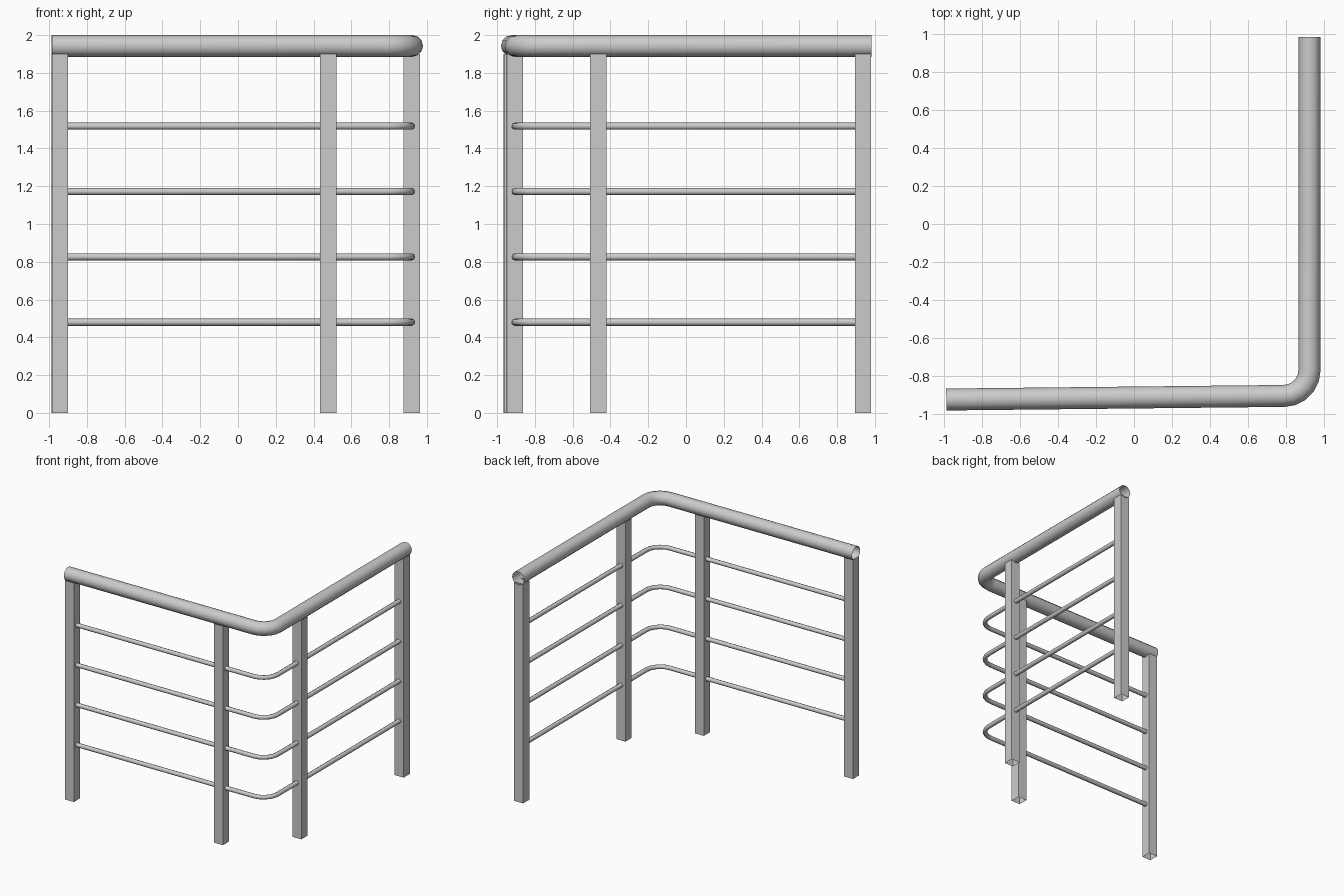
import bpy, bmesh, math
from mathutils import Vector

if "Cube" in bpy.data.objects:
    bpy.data.objects.remove(bpy.data.objects["Cube"])

TILT = math.atan2(0.019, 1.78)   # the front run is slightly out of square


def front_y(x):
    return -0.922 + (x + 0.985) * math.tan(TILT)


def finish(bm, name, smooth):
    me = bpy.data.meshes.new(name)
    bm.to_mesh(me)
    bm.free()
    for p in me.polygons:
        p.use_smooth = smooth
    ob = bpy.data.objects.new(name, me)
    bpy.context.collection.objects.link(ob)
    return ob


def rail_path(x_start, y_end, x_side=0.922, bend=0.135, segs=5):
    # straight front run, rounded corner, straight side run
    cx = x_side - bend
    cy = front_y(cx) + bend
    pts = [Vector((x_start, front_y(x_start)))]
    for i in range(segs + 1):
        a = -math.pi / 2 + TILT + (math.pi / 2 - TILT) * i / segs
        pts.append(Vector((cx + bend * math.cos(a), cy + bend * math.sin(a))))
    pts.append(Vector((x_side, y_end)))
    return pts


def tube(name, pts, z, r, sides):
    # open-ended tube swept along a level path with mitred joints
    bm = bmesh.new()
    rings = []
    for i, p in enumerate(pts):
        d0 = (p - pts[i - 1]).normalized() if i else (pts[1] - p).normalized()
        d1 = (pts[i + 1] - p).normalized() if i < len(pts) - 1 else d0
        t = (d0 + d1).normalized()
        side = Vector((t.y, -t.x)) / t.dot(d0)
        ring = []
        for j in range(sides):
            a = 2 * math.pi * j / sides
            q = p + side * (r * math.cos(a))
            ring.append(bm.verts.new((q.x, q.y, z + r * math.sin(a))))
        rings.append(ring)
    for a, b in zip(rings, rings[1:]):
        for j in range(sides):
            k = (j + 1) % sides
            bm.faces.new((a[j], b[j], b[k], a[k]))
    return finish(bm, name, True)


def post(name, x, y, angle=0.0, w=0.086, h=1.9):
    # square hollow post, open at top and bottom
    bm = bmesh.new()
    bmesh.ops.create_cube(bm, size=1)
    caps = [f for f in bm.faces if abs(f.normal.z) > 0.5]
    bmesh.ops.delete(bm, geom=caps, context='FACES_ONLY')
    bmesh.ops.scale(bm, vec=(w, w, h), verts=bm.verts)
    ob = finish(bm, name, False)
    ob.location = (x, y, h / 2)
    ob.rotation_euler.z = angle


# handrail
tube("handrail", rail_path(-0.986, 0.983), 1.9425, 0.0575, 12)

# thin horizontal rails
for n, z in enumerate((0.48, 0.826, 1.172, 1.518)):
    tube(f"thin_rail_{n + 1}", rail_path(-0.91, 0.90, x_side=0.919), z, 0.019, 8)

# posts
post("front_end_post", -0.943, front_y(-0.943), TILT)
post("front_corner_post", 0.477, front_y(0.477), TILT)
post("side_corner_post", 0.92, -0.465)
post("side_end_post", 0.92, 0.937)
